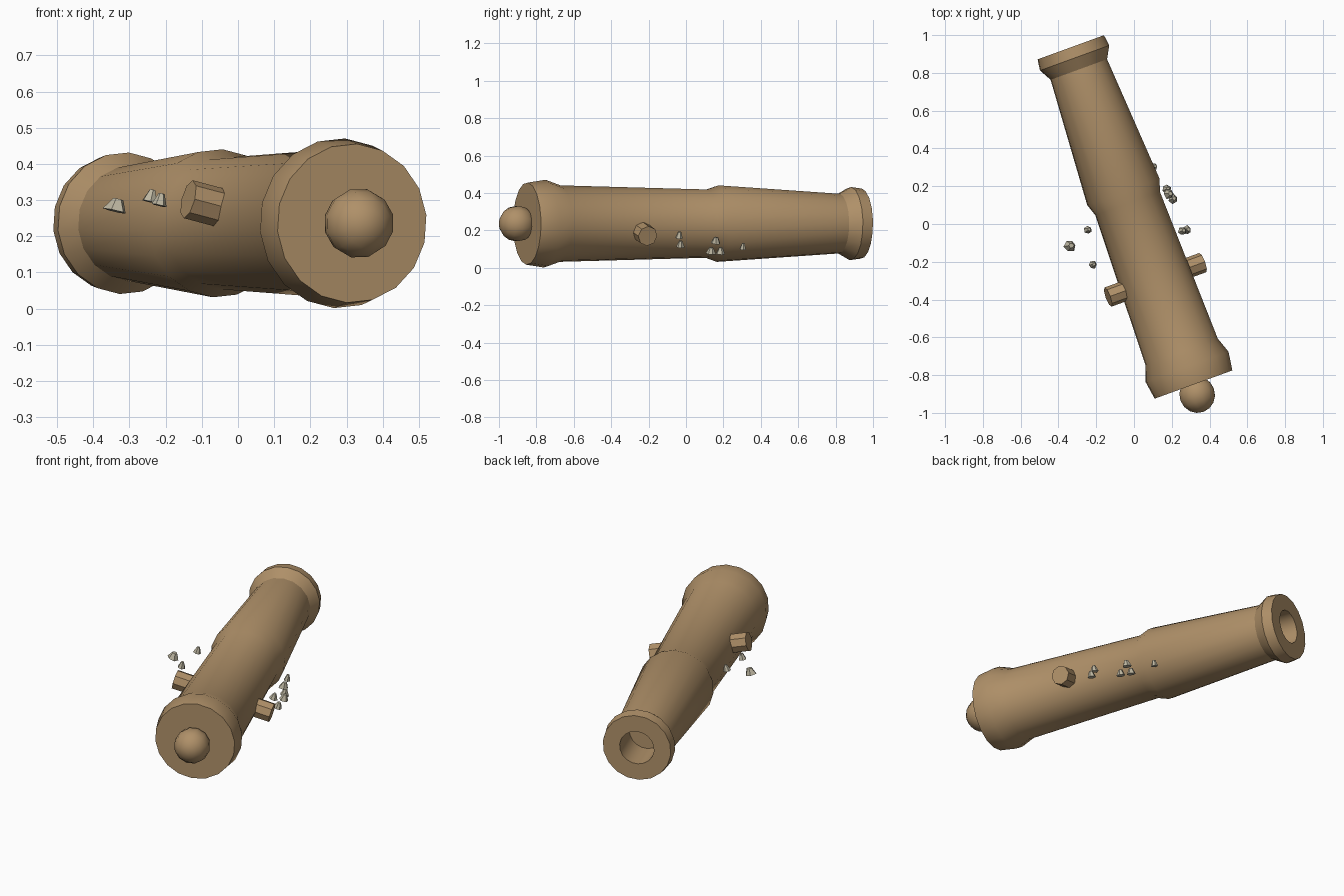
import bpy, bmesh, math, random
from mathutils import Matrix, Vector

if "Cube" in bpy.data.objects:
    bpy.data.objects.remove(bpy.data.objects["Cube"])

random.seed(4)


def material(name, rgb):
    m = bpy.data.materials.new(name)
    m.diffuse_color = (*rgb, 1)
    m.use_nodes = True
    m.node_tree.nodes["Principled BSDF"].inputs["Base Color"].default_value = m.diffuse_color
    return m


BRONZE = material("bronze_brown", (0.43, 0.28, 0.14))
STONE = material("pale_stone", (0.50, 0.46, 0.35))

# Shared frame: +Y runs from breech to muzzle, rolled a little to one side
FRAME = (Matrix.Translation((0.315, -0.85, 0.236))
         @ Matrix.Rotation(math.radians(20), 4, 'Z')
         @ Matrix.Rotation(math.radians(14), 4, 'Y'))


def finish(bm, name, mat, matrix, smooth=True):
    bmesh.ops.recalc_face_normals(bm, faces=bm.faces)
    bm.transform(matrix)
    me = bpy.data.meshes.new(name)
    bm.to_mesh(me)
    bm.free()
    me.materials.append(mat)
    ob = bpy.data.objects.new(name, me)
    bpy.context.collection.objects.link(ob)
    if smooth:
        bpy.ops.object.select_all(action='DESELECT')
        ob.select_set(True)
        bpy.context.view_layer.objects.active = ob
        bpy.ops.object.shade_smooth_by_angle(angle=math.radians(30))
    return ob


def lathe(bm, profile, sides):
    """Spin (distance, radius) pairs around Y and cap both ends."""
    rings = []
    for y, r in profile:
        rings.append([bm.verts.new((r * math.cos(math.tau * i / sides), y,
                                    r * math.sin(math.tau * i / sides)))
                      for i in range(sides)])
    for a, b in zip(rings, rings[1:]):
        for i in range(sides):
            j = (i + 1) % sides
            bm.faces.new((a[i], a[j], b[j], b[i]))
    bm.faces.new(rings[0])
    bm.faces.new(rings[-1])


# Barrel: breech rim, stepped tapering tube, flared muzzle and blind bore
bm = bmesh.new()
lathe(bm, [(0, 0.22), (0.10, 0.235), (0.185, 0.205),
           (1.02, 0.183), (1.085, 0.205), (1.775, 0.160),
           (1.84, 0.196), (1.90, 0.188), (1.90, 0.095), (1.70, 0.095)], 18)
finish(bm, "barrel", BRONZE, FRAME)

# Round knob behind the breech
bm = bmesh.new()
bmesh.ops.create_uvsphere(bm, u_segments=12, v_segments=8, radius=0.097)
bm.transform(Matrix.Translation((0, -0.057, 0)) @ Matrix.Rotation(math.pi / 2, 4, 'X'))
finish(bm, "breech_knob", BRONZE, FRAME)

# Side pivots
for side, label in ((-1, "left"), (1, "right")):
    bm = bmesh.new()
    bmesh.ops.create_cone(bm, cap_ends=True, segments=8,
                          radius1=0.054, radius2=0.054, depth=0.14)
    bm.transform(Matrix.Translation((side * 0.205, 0.59, 0))
                 @ Matrix.Rotation(math.pi / 2, 4, 'Y'))
    finish(bm, label + "_pivot", BRONZE, FRAME, smooth=False)

# Loose stone chips: centre and base radius
chips = [((-0.335, -0.115, 0.286), 0.033), ((-0.24, -0.03, 0.312), 0.021),
         ((-0.215, -0.215, 0.302), 0.022), ((0.19, 0.16, 0.147), 0.027),
         ((0.175, 0.185, 0.092), 0.025), ((0.21, 0.135, 0.092), 0.025),
         ((0.26, -0.035, 0.175), 0.022), ((0.285, -0.03, 0.127), 0.024),
         ((0.11, 0.305, 0.115), 0.019)]
tilt = FRAME.to_3x3().to_4x4()
for n, (pos, r) in enumerate(chips):
    bm = bmesh.new()
    bmesh.ops.create_cone(bm, cap_ends=True, segments=6, radius1=r,
                          radius2=r * 0.4, depth=0.034)
    for v in bm.verts:
        v.co.x *= random.uniform(0.85, 1.15)
        v.co.y *= random.uniform(0.85, 1.15)
    spin = Matrix.Rotation(random.uniform(0, math.tau), 4, 'Z')
    finish(bm, f"stone_chip_{n + 1}", STONE,
           Matrix.Translation(Vector(pos)) @ tilt @ spin, smooth=False)
